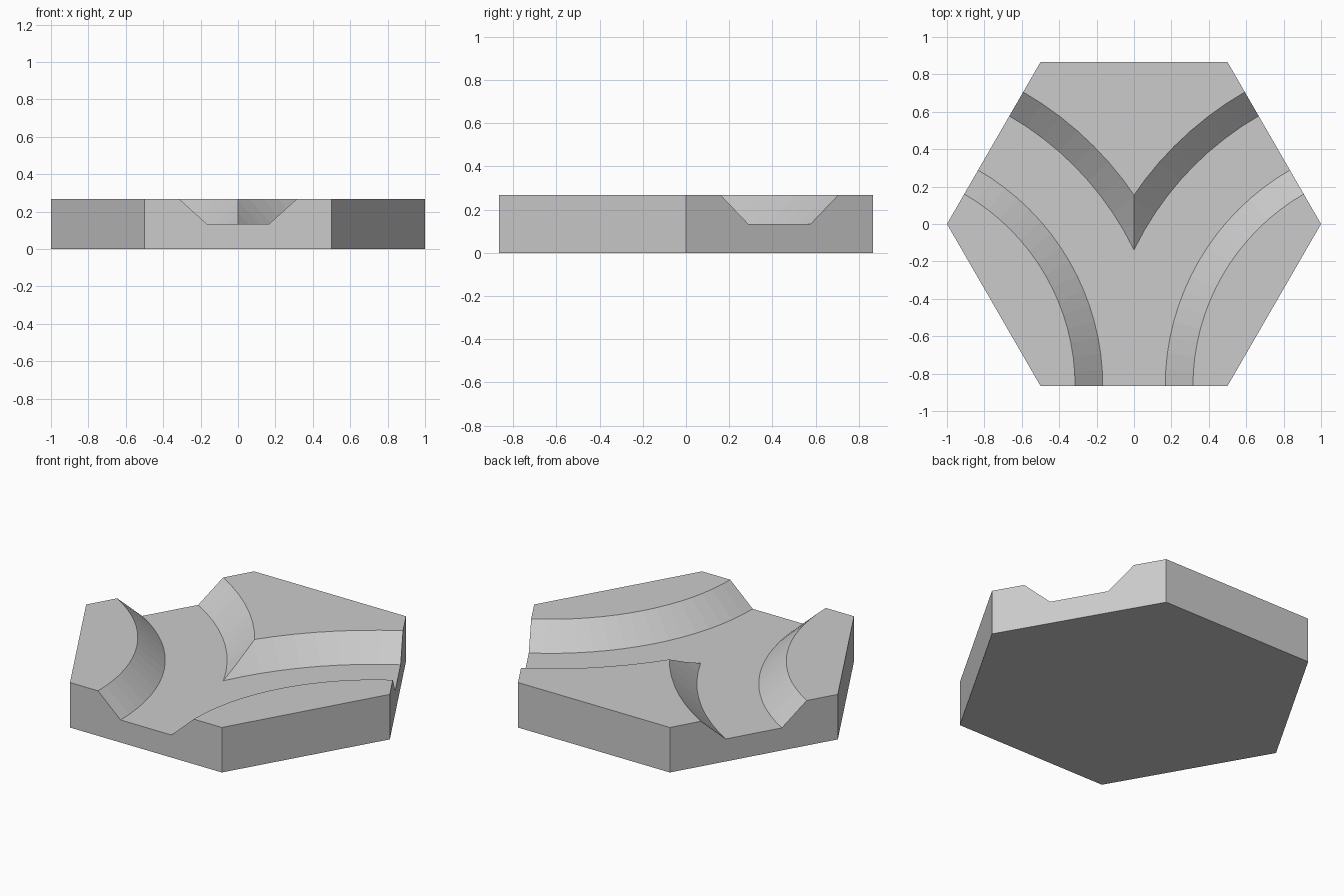
import bpy
import bmesh
from math import cos, sin, pi, sqrt

cube = bpy.data.objects.get("Cube")
if cube:
    bpy.data.objects.remove(cube, do_unlink=True)

HEIGHT = 0.268
FLOOR = HEIGHT / 2
APOTHEM = sqrt(3) / 2
BEND = 1.5                      # centre-line radius of each channel
HALF_FLOOR, HALF_TOP = 0.167, 0.315
STEPS = 16                      # facets per sixty degree bend

stone = bpy.data.materials.new("light_grey")
stone.use_nodes = True
grey = (0.6, 0.6, 0.6, 1)
stone.diffuse_color = grey
stone.node_tree.nodes["Principled BSDF"].inputs["Base Color"].default_value = grey


def make_object(name, bm):
    bmesh.ops.recalc_face_normals(bm, faces=bm.faces)
    mesh = bpy.data.meshes.new(name)
    bm.to_mesh(mesh)
    bm.free()
    mesh.materials.append(stone)
    obj = bpy.data.objects.new(name, mesh)
    bpy.context.collection.objects.link(obj)
    return obj


def hexagon_tile():
    bm = bmesh.new()
    base = bm.faces.new([bm.verts.new((cos(i * pi / 3), sin(i * pi / 3), 0))
                         for i in range(6)])
    top = bmesh.ops.extrude_face_region(bm, geom=[base])["geom"]
    for v in top:
        if isinstance(v, bmesh.types.BMVert):
            v.co.z = HEIGHT
    return make_object("hexagon_tile", bm)


def channel_cutter(name, side):
    """Sloped-bank channel swept around a corner outside the tile."""
    bm = bmesh.new()
    flare = 2 * HALF_TOP - HALF_FLOOR      # banks continued above the top
    above = 2 * HEIGHT - FLOOR
    section = [(-HALF_FLOOR, FLOOR), (HALF_FLOOR, FLOOR),
               (flare, above), (-flare, above)]
    rings = []
    for i in range(-1, STEPS + 2):
        a = pi - i * pi / 3 / STEPS
        rings.append([bm.verts.new((side * (BEND + (BEND + d) * cos(a)),
                                    -APOTHEM + (BEND + d) * sin(a), z))
                      for d, z in section])
    for r, s in zip(rings, rings[1:]):
        for k in range(4):
            n = (k + 1) % 4
            bm.faces.new((r[k], r[n], s[n], s[k]))
    bm.faces.new(rings[0])
    bm.faces.new(rings[-1])
    cutter = make_object(name, bm)
    cutter.hide_render = True
    return cutter


# Carve the two merging channels out of the tile
tile = hexagon_tile()
bpy.context.view_layer.objects.active = tile
for name, side in (("left_channel_cutter", 1), ("right_channel_cutter", -1)):
    cutter = channel_cutter(name, side)
    cut = tile.modifiers.new(name, "BOOLEAN")
    cut.operation = "DIFFERENCE"
    cut.solver = "EXACT"
    cut.object = cutter
    bpy.ops.object.modifier_apply(modifier=cut.name)
    bpy.data.objects.remove(cutter, do_unlink=True)
